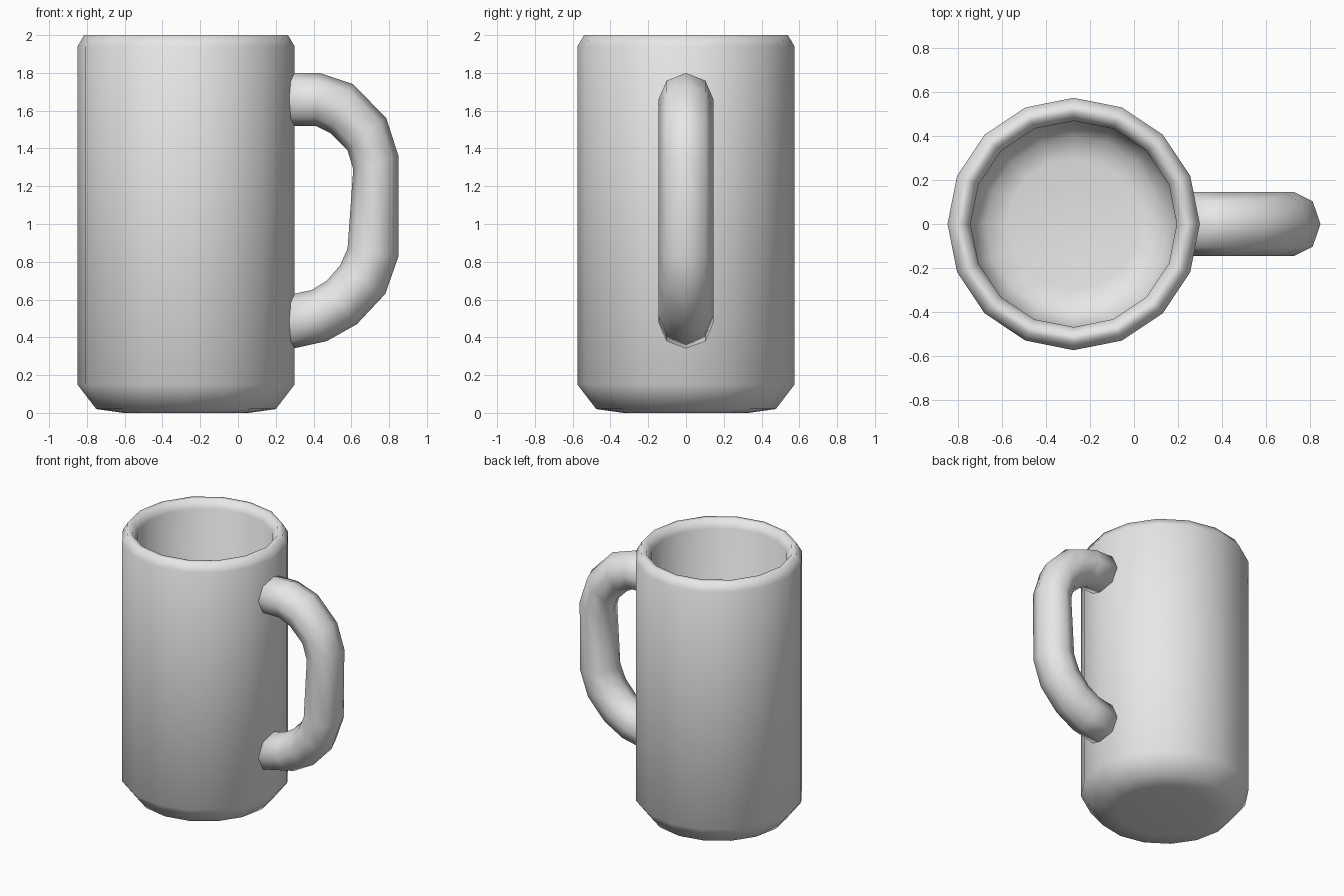
import bpy, bmesh, math
from mathutils import Vector

old = bpy.data.objects.get("Cube")
if old:
    bpy.data.objects.remove(old, do_unlink=True)

GREY = (0.8, 0.8, 0.8, 1.0)
mat = bpy.data.materials.new("light grey")
mat.use_nodes = True
mat.diffuse_color = GREY
mat.node_tree.nodes["Principled BSDF"].inputs["Base Color"].default_value = GREY


def loft(name, rings, cap_start=True, cap_end=True):
    """Skin a list of equal-sized point rings into a smooth object."""
    bm = bmesh.new()
    loops = [[bm.verts.new(p) for p in ring] for ring in rings]
    n = len(loops[0])
    for a, b in zip(loops, loops[1:]):
        for i in range(n):
            j = (i + 1) % n
            bm.faces.new((a[i], a[j], b[j], b[i]))
    if cap_start:
        bm.faces.new(loops[0][::-1])
    if cap_end:
        bm.faces.new(loops[-1])
    bmesh.ops.recalc_face_normals(bm, faces=bm.faces)
    for f in bm.faces:
        f.smooth = True
    mesh = bpy.data.meshes.new(name)
    bm.to_mesh(mesh)
    bm.free()
    mesh.materials.append(mat)
    obj = bpy.data.objects.new(name, mesh)
    bpy.context.collection.objects.link(obj)
    return obj


# Mug body: (radius, height) from the base, up over the rim, down to the inner floor
SIDES = 16
CENTRE_X = -0.275
profile = [(0.33, 0.0), (0.475, 0.02), (0.575, 0.15), (0.575, 1.94),
           (0.54, 2.0), (0.505, 2.0), (0.47, 1.94),
           (0.47, 0.24), (0.40, 0.14), (0.30, 0.12)]
angles = [2 * math.pi * i / SIDES for i in range(SIDES)]
loft("mug_body", [[(CENTRE_X + r * math.cos(a), r * math.sin(a), z) for a in angles]
                  for r, z in profile])

# Handle: eight-sided tube, each ring given by its outer and inner (x, z) points
HALF_WIDTH = 0.145
stations = [((0.22, 1.80), (0.22, 1.52)), ((0.43, 1.80), (0.41, 1.52)),
            ((0.61, 1.74), (0.49, 1.48)), ((0.785, 1.56), (0.58, 1.39)),
            ((0.85, 1.36), (0.61, 1.29)), ((0.85, 0.83), (0.58, 0.87)),
            ((0.78, 0.63), (0.54, 0.78)), ((0.63, 0.47), (0.47, 0.70)),
            ((0.47, 0.38), (0.39, 0.65)), ((0.22, 0.325), (0.22, 0.615))]
rings = []
for outer, inner in stations:
    o = Vector((outer[0], 0, outer[1]))
    i = Vector((inner[0], 0, inner[1]))
    mid, half = (o + i) / 2, (o - i) / 2
    rings.append([mid + half * math.cos(k * math.pi / 4)
                  + Vector((0, HALF_WIDTH * math.sin(k * math.pi / 4), 0))
                  for k in range(8)])
loft("handle", rings)
